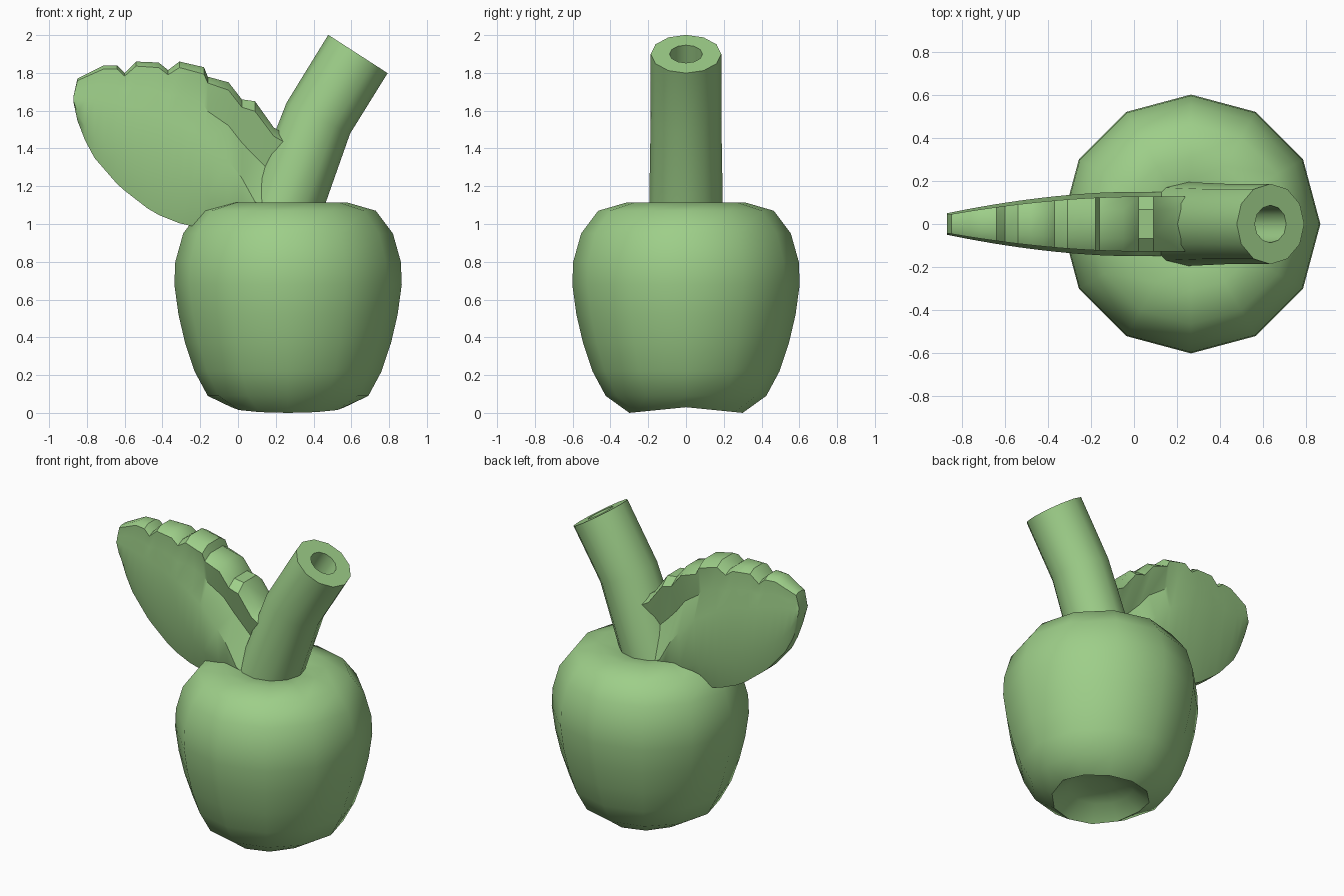
import bpy
import math
from mathutils import Vector

default = bpy.data.objects.get("Cube")
if default:
    bpy.data.objects.remove(default, do_unlink=True)

SIDES = 12
CENTRE = 0.265

green = bpy.data.materials.new("leaf green")
green.use_nodes = True
green.diffuse_color = (0.34, 0.62, 0.25, 1)
green.node_tree.nodes["Principled BSDF"].inputs["Base Color"].default_value = green.diffuse_color


def build_object(name, verts, faces, angle):
    mesh = bpy.data.meshes.new(name)
    mesh.from_pydata(verts, [], faces)
    mesh.materials.append(green)
    obj = bpy.data.objects.new(name, mesh)
    bpy.context.collection.objects.link(obj)
    bpy.ops.object.select_all(action="DESELECT")
    bpy.context.view_layer.objects.active = obj
    obj.select_set(True)
    bpy.ops.object.mode_set(mode="EDIT")
    bpy.ops.mesh.select_all(action="SELECT")
    bpy.ops.mesh.normals_make_consistent(inside=False)
    bpy.ops.object.mode_set(mode="OBJECT")
    bpy.ops.object.shade_smooth_by_angle(angle=math.radians(angle))
    return obj


def skin(name, rings, angle):
    """Join equal closed rings with quads and cap both ends."""
    n = len(rings[0])
    verts = [v for ring in rings for v in ring]
    faces = []
    for r in range(len(rings) - 1):
        for i in range(n):
            j = (i + 1) % n
            faces.append((r * n + i, r * n + j, (r + 1) * n + j, (r + 1) * n + i))
    last = (len(rings) - 1) * n
    faces.append(tuple(reversed(range(n))))
    faces.append(tuple(range(last, last + n)))
    return build_object(name, verts, faces, angle)


angles = [i * math.tau / SIDES for i in range(SIDES)]

# Fruit body: lathed profile, hollow underneath and nearly flat on top
profile = [(0.08, 0.11), (0.2, 0.09), (0.3, 0.03), (0.425, 0.09), (0.495, 0.22),
           (0.545, 0.37), (0.58, 0.52), (0.602, 0.68), (0.597, 0.8), (0.555, 0.95),
           (0.465, 1.07), (0.31, 1.115), (0.2, 1.1), (0.06, 1.08)]
rings = []
for r, z in profile:
    # The bottom rim rises a little towards the left and right
    wave = 0.03 if r == 0.3 else 0
    rings.append([(CENTRE + r * math.cos(a), r * math.sin(a), z - wave * abs(math.sin(a)))
                  for a in angles])
skin("fruit_body", rings, 46)


# Stem: bent tube with a blind hole in its end
def tilted_ring(x, z, normal, radius):
    n = Vector(normal).normalized()
    side = Vector((0, 1, 0)).cross(n)
    return [Vector((x, 0, z)) + radius * (side * math.cos(a) + Vector((0, math.sin(a), 0)))
            for a in angles]


low, bend, end = (0.15, 0, 0.45), (0.16, 0, 0.33), (0.2, 0, 0.31)
skin("stem", [
    tilted_ring(0.205, 0.97, low, 0.197),
    tilted_ring(0.425, 1.56, bend, 0.187),
    tilted_ring(0.635, 1.9, end, 0.187),
    tilted_ring(0.635, 1.9, end, 0.087),
    tilted_ring(0.43, 1.57, bend, 0.085),
], 40)

# Leaf: upright cross-sections along x, with a ragged upper edge
upper_edge = [(-0.87, 1.68), (-0.85, 1.77), (-0.71, 1.84), (-0.64, 1.84), (-0.6, 1.8),
              (-0.54, 1.86), (-0.42, 1.855), (-0.37, 1.815), (-0.31, 1.86), (-0.18, 1.83),
              (-0.16, 1.78), (-0.05, 1.75), (0.02, 1.66), (0.09, 1.65), (0.19, 1.51),
              (0.26, 1.47)]
lower_edge = [(-0.87, 1.64), (-0.84, 1.5), (-0.76, 1.35), (-0.63, 1.2), (-0.45, 1.06),
              (-0.3, 1.0), (-0.2, 0.98), (0.3, 0.95)]
ridge = [(-0.87, 1.66), (-0.7, 1.65), (-0.5, 1.61), (-0.3, 1.54), (-0.15, 1.44),
         (0, 1.28), (0.1, 1.1), (0.3, 1.0)]


def height(line, x):
    for (x0, z0), (x1, z1) in zip(line, line[1:]):
        if x <= x1:
            return z0 + (z1 - z0) * (x - x0) / (x1 - x0)
    return line[-1][1]


stations = sorted(upper_edge + [(x, height(upper_edge, x)) for x in (-0.81, -0.76, -0.48, -0.25)])
rings = []
for x, top in stations:
    bottom, mid = height(lower_edge, x), height(ridge, x)
    width = 0.15 - 0.1 * (max(0, -x) / 0.87) ** 1.8
    # The band above the ridge sinks in deeper towards the stem
    near_stem = min(1, max(0, (x + 0.35) / 0.4))
    recess = 0.85 - 0.4 * near_stem
    rise = top - mid
    # Half-widths: lower edge, belly, ridge, recess, shoulder and crown
    half = [(0.5 * width, bottom), (0.9 * width, bottom + 0.35 * (mid - bottom)),
            (width, mid), (recess * width, mid + 0.45 * rise),
            (0.85 * width, mid + 0.9 * rise), (0.45 * width, top)]
    rings.append([(x, -w, z) for w, z in half] + [(x, w, z) for w, z in reversed(half)])
skin("leaf", rings, 35)
